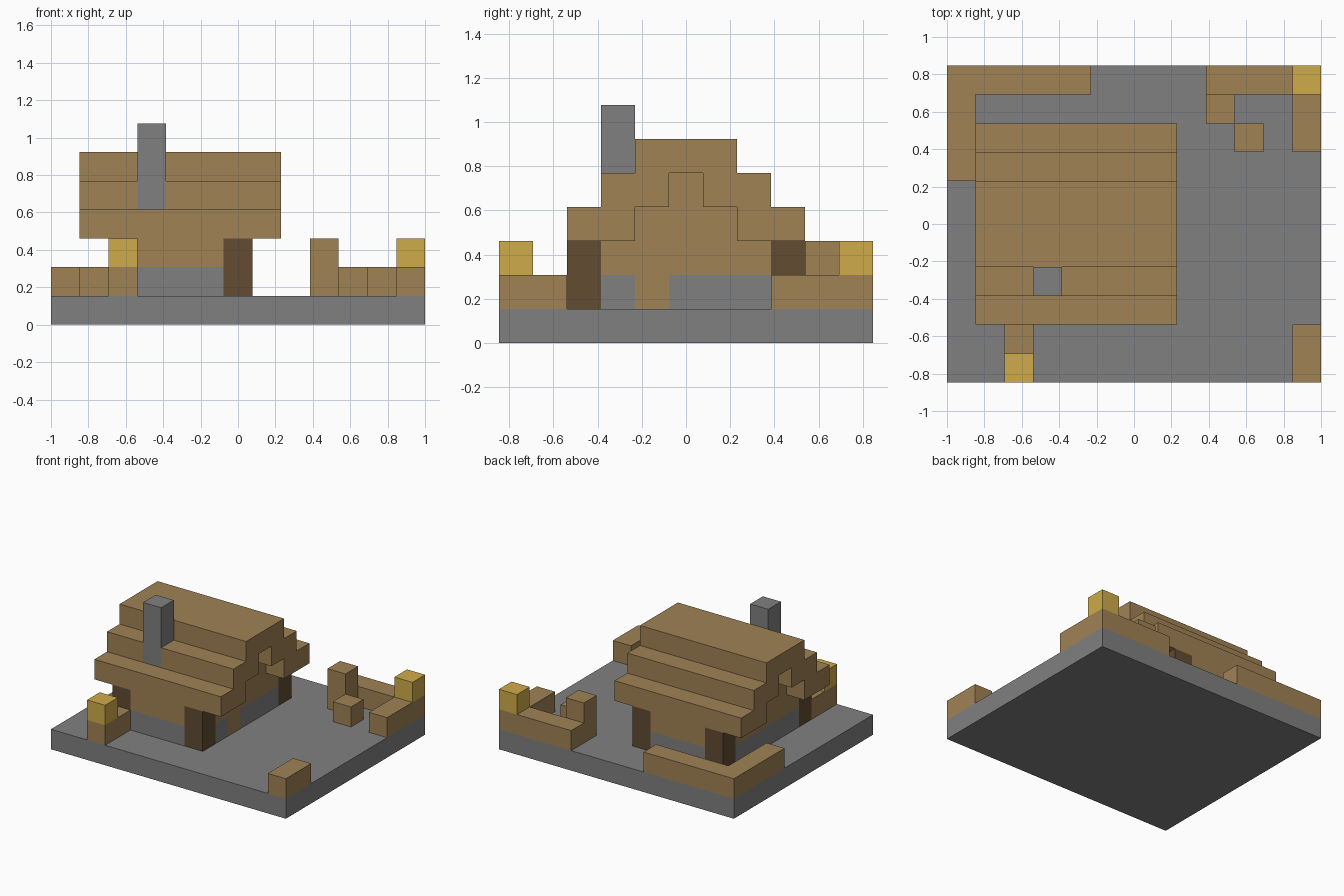
import bpy
import bmesh
from mathutils import Vector

if "Cube" in bpy.data.objects:
    bpy.data.objects.remove(bpy.data.objects["Cube"], do_unlink=True)

# Everything sits on a cubic grid: 13 cells wide, 11 deep
CELL = 2 / 13
ORIGIN = Vector((6.5, 5.5, 0))


def material(name, colour):
    mat = bpy.data.materials.new(name)
    mat.use_nodes = True
    mat.diffuse_color = (*colour, 1)
    shader = next(n for n in mat.node_tree.nodes if n.type == "BSDF_PRINCIPLED")
    shader.inputs["Base Color"].default_value = (*colour, 1)
    return mat


STONE = material("grey stone", (0.216, 0.216, 0.216))
TIMBER = material("brown timber", (0.352, 0.223, 0.091))
LOG = material("dark log", (0.122, 0.072, 0.032))
LAMP = material("yellow lamp", (0.62, 0.41, 0.068))


def prism(name, outline, direction, mats, cuts=(), rule=None):
    """Extrude an outline in grid cells, slice it at grid planes, colour by rule."""
    bm = bmesh.new()
    base = bm.faces.new([bm.verts.new(p) for p in outline])
    new = bmesh.ops.extrude_face_region(bm, geom=[base], use_keep_orig=True)["geom"]
    moved = [v for v in new if isinstance(v, bmesh.types.BMVert)]
    bmesh.ops.translate(bm, verts=moved, vec=direction)
    for axis, value in cuts:
        normal = Vector((0, 0, 0))
        normal[axis] = 1
        geom = bm.verts[:] + bm.edges[:] + bm.faces[:]
        bmesh.ops.bisect_plane(bm, geom=geom, plane_co=normal * value, plane_no=normal)
    bmesh.ops.recalc_face_normals(bm, faces=bm.faces[:])
    if rule:
        for face in bm.faces:
            face.material_index = rule(face.calc_center_median(), face.normal)
    for v in bm.verts:
        v.co = (v.co - ORIGIN) * CELL
    mesh = bpy.data.meshes.new(name)
    bm.to_mesh(mesh)
    bm.free()
    for mat in mats:
        mesh.materials.append(mat)
    obj = bpy.data.objects.new(name, mesh)
    bpy.context.scene.collection.objects.link(obj)
    return obj


def block(name, low, high, mats, **extra):
    (a, b, c), (d, e, f) = low, high
    corners = [(a, b, c), (d, b, c), (d, e, c), (a, e, c)]
    return prism(name, corners, (0, 0, f - c), mats, **extra)


def across(half, x):
    """Complete a symmetric (y, z) half profile and place it at x."""
    return [(x, y, z) for y, z in half] + [(x, 11 - y, z) for y, z in reversed(half)]


# Ground slab
block("ground_slab", (0, 0, 0), (13, 11, 1), [STONE])


# House body: log corners, stone footing, timber above and a timber door
def wall_colour(c, n):
    if not 3 < c.x < 6 and not 3 < c.y < 8:
        return 2
    door = n.x > 0.5 and 4 < c.y < 5
    return 0 if c.z < 2 and not door else 1


wall_cuts = [(0, 3), (0, 6), (1, 3), (1, 4), (1, 5), (1, 8), (2, 2)]
block("house_walls", (2, 2, 1), (7, 9, 3), [STONE, TIMBER, LOG],
      cuts=wall_cuts, rule=wall_colour)

# Stepped gable filling the roof space
gable = [(4, 3), (4, 4), (5, 4), (5, 5)]
prism("gable_walls", across(gable, 2), (5, 0, 0), [TIMBER])


# Stepped roof shell, with the chimney base showing in its front step
def roof_colour(c, n):
    return int(n.y < -0.5 and 3 < c.x < 4 and 4 < c.z < 5 and c.y < 3.5)


steps = [(4, 3), (2, 3), (2, 4), (3, 4), (3, 5), (4, 5), (4, 6)]
arch = [(5, 5), (5, 4), (4, 4)]
outer = across(steps[1:], 1)
inner = [(1, y, z) for y, z in [(7, 3)] + [(11 - y, z) for y, z in reversed(arch)]
         + arch + [(4, 3)]]
prism("roof", outer + inner, (7, 0, 0), [TIMBER, STONE],
      cuts=[(0, 3), (0, 4)], rule=roof_colour)
block("chimney", (3, 3, 5), (4, 4, 7), [STONE])

# Low fences around the yard
back_left = [(9, 10), (12, 10), (12, 8), (13, 8), (13, 11), (9, 11)]
back_right = [(0, 7), (1, 7), (1, 10), (5, 10), (5, 11), (0, 11)]
for name, outline in (("back_left_fence", back_left), ("back_right_fence", back_right)):
    prism(name, [(x, y, 1) for x, y in outline], (0, 0, 1), [TIMBER])
block("front_left_fence", (12, 0, 1), (13, 2, 2), [TIMBER])
block("front_right_fence", (2, 0, 1), (3, 2, 2), [TIMBER])

# Yard posts
block("tall_post", (9, 9, 1), (10, 10, 3), [TIMBER])
block("short_post", (10, 8, 1), (11, 9, 2), [TIMBER])

# Lamps on the fence ends
for name, x, y in (("front_lamp", 2, 0), ("back_lamp", 12, 10)):
    block(name, (x, y, 2), (x + 1, y + 1, 3), [LAMP])
